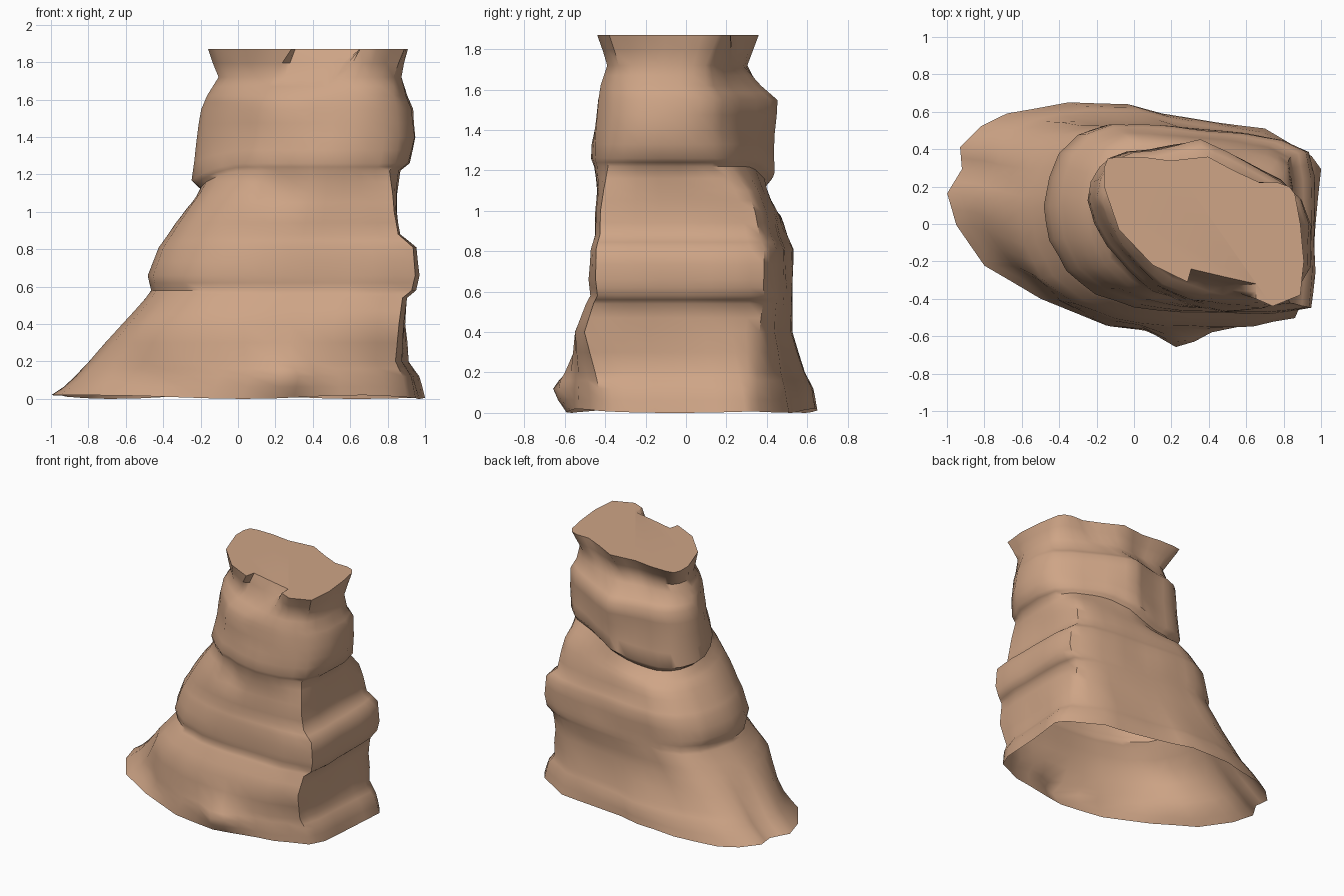
import bpy
import bmesh
import math
from mathutils import Vector, noise

default_cube = bpy.data.objects.get("Cube")
if default_cube:
    bpy.data.objects.remove(default_cube, do_unlink=True)

# Plan outlines from the foot to the crown, matched point by point
FOOT = [(-1, .17), (-.92, .3), (-.93, .42), (-.82, .53), (-.68, .6), (-.35, .66),
        (-.03, .65), (.15, .6), (.45, .55), (.7, .52), (.95, .37), (1, .3),
        (.97, 0), (.95, -.3), (.9, -.42), (.68, -.53), (.4, -.57), (.2, -.59),
        (-.15, -.54), (-.5, -.4), (-.8, -.22), (-.95, 0)]
WAIST = [(-.48, .1), (-.45, .25), (-.4, .38), (-.3, .48), (-.15, .53), (.02, .53),
         (.2, .52), (.4, .5), (.6, .48), (.8, .45), (.94, .39), (.97, .25),
         (.97, 0), (.97, -.25), (.95, -.44), (.72, -.47), (.48, -.47), (.25, -.46),
         (0, -.43), (-.2, -.36), (-.36, -.24), (-.45, -.08)]
SHOULDER = [(-.22, .15), (-.2, .24), (-.15, .31), (-.1, .35), (-.02, .38), (.09, .39),
            (.22, .42), (.35, .45), (.5, .39), (.63, .31), (.79, .23), (.9, .14),
            (.95, 0), (.94, -.22), (.86, -.36), (.7, -.43), (.5, -.43), (.3, -.41),
            (.12, -.33), (0, -.21), (-.11, -.08), (-.18, .04)]
CROWN = [(-.16, .2), (-.16, .3), (-.14, .35), (-.08, .36), (.05, .36), (.2, .34),
         (.4, .36), (.55, .28), (.68, .22), (.78, .22), (.84, .2), (.87, .16),
         (.9, 0), (.92, -.2), (.9, -.38), (.75, -.44), (.66, -.4), (.66, -.32),
         (.31, -.24), (.29, -.31), (.1, -.22), (-.08, -.03)]

# Each stretch of the wall blends one outline into the next
STRETCHES = [(.1, .45, FOOT, WAIST), (1.08, 1.3, WAIST, SHOULDER),
             (1.6, 1.87, SHOULDER, CROWN)]

# Strata: height, then x range and y range
STRATA = [(.01, -1, 1, -.59, .65), (.12, -.87, .97, -.59, .63),
          (.2, -.79, .91, -.57, .59), (.4, -.62, .89, -.55, .53),
          (.54, -.49, .9, -.49, .53), (.58, -.46, .95, -.47, .53),
          (.66, -.48, .97, -.48, .53), (.81, -.43, .95, -.47, .53),
          (.88, -.38, .87, -.45, .5), (1, -.3, .85, -.45, .47),
          (1.1, -.25, .85, -.44, .43), (1.22, -.2, .87, -.44, .39),
          (1.26, -.25, .92, -.45, .44), (1.4, -.22, .95, -.44, .44),
          (1.55, -.2, .94, -.43, .45), (1.62, -.17, .91, -.42, .37),
          (1.72, -.1, .88, -.39, .3), (1.87, -.16, .91, -.44, .36)]

# Hollows (positive) and swellings (negative): centre, radius, depth
DENTS = [((.2, -.43, 1.12), .1, .05), ((.48, -.43, 1.3), .12, -.02),
         ((.25, -.59, .12), .1, -.07), ((-.6, -.34, .2), .15, .03)]


def remap(values, low, high):
    """Scale a list of values to span low to high."""
    bottom, top = min(values), max(values)
    return [low + (v - bottom) / (top - bottom) * (high - low) for v in values]


def outline_axis(z, axis):
    """Outline coordinates along one axis at a height, in a unit box."""
    mixed = remap([p[axis] for p in FOOT], 0, 1)
    for start, end, lower, upper in STRETCHES:
        blend = min(max((z - start) / (end - start), 0), 1)
        if blend > 0:
            below = remap([p[axis] for p in lower], 0, 1)
            above = remap([p[axis] for p in upper], 0, 1)
            mixed = [a + (b - a) * blend for a, b in zip(below, above)]
    return mixed


def stratum_ring(bm, level):
    """Fit the outline at one height to its stratum."""
    z, x_low, x_high, y_low, y_high = level
    xs = remap(outline_axis(z, 0), x_low, x_high)
    ys = remap(outline_axis(z, 1), y_low, y_high)
    return [bm.verts.new((x, y, z)) for x, y in zip(xs, ys)]


def sag_ledge(bm):
    """Let the upper ledge dip towards the back right corner."""
    for vert in bm.verts:
        side = Vector((vert.co.x - .35, vert.co.y)).normalized()
        facing = max(side.dot(Vector((-.7, .7))), 0) ** 2
        vert.co.z -= .14 * facing * math.exp(-((vert.co.z - 1.22) / .17) ** 2)


def weather(bm):
    """Push the wall in and out for an eroded surface."""
    bm.normal_update()
    moves = []
    for vert in bm.verts:
        outward = Vector((vert.normal.x, vert.normal.y, 0))
        if outward.length < .01:
            continue
        outward.normalize()
        push = .012 * noise.noise(vert.co * 4)
        for centre, radius, depth in DENTS:
            distance = (vert.co - Vector(centre)).length / radius
            push -= depth * math.exp(-distance * distance)
        if vert.co.z > STRATA[-1][0] - .01 or vert.co.z < .05:
            push *= .2
        moves.append((vert, outward * push))
    for vert, offset in moves:
        vert.co += offset


# Sandstone material
stone = bpy.data.materials.new("sandstone")
stone.use_nodes = True
colour = (.62, .375, .24, 1)
stone.diffuse_color = colour
shader = stone.node_tree.nodes["Principled BSDF"]
shader.inputs["Base Color"].default_value = colour
shader.inputs["Roughness"].default_value = .9

# Rock wall, open underneath
bm = bmesh.new()
rings = [stratum_ring(bm, level) for level in STRATA]
count = len(FOOT)
for lower, upper in zip(rings, rings[1:]):
    for i in range(count):
        j = (i + 1) % count
        bm.faces.new((lower[i], upper[i], upper[j], lower[j]))
bmesh.ops.recalc_face_normals(bm, faces=bm.faces[:])
bmesh.ops.subdivide_edges(bm, edges=bm.edges[:], cuts=1, use_grid_fill=True)
sag_ledge(bm)
weather(bm)

# Slightly uneven foot
for vert in bm.verts:
    if vert.co.z < .02:
        vert.co.z = .01 + .01 * math.sin(vert.co.x * 5 + vert.co.y * 3)

# Flat crown
rim = [e for e in bm.edges if e.is_boundary and e.verts[0].co.z > 1.8]
bmesh.ops.edgeloop_fill(bm, edges=rim)
bmesh.ops.recalc_face_normals(bm, faces=bm.faces[:])

mesh = bpy.data.meshes.new("rock_pillar")
bm.to_mesh(mesh)
bm.free()
mesh.materials.append(stone)
pillar = bpy.data.objects.new("rock_pillar", mesh)
bpy.context.collection.objects.link(pillar)

bpy.ops.object.select_all(action="DESELECT")
pillar.select_set(True)
bpy.context.view_layer.objects.active = pillar
bpy.ops.object.shade_smooth_by_angle(angle=math.radians(50))
